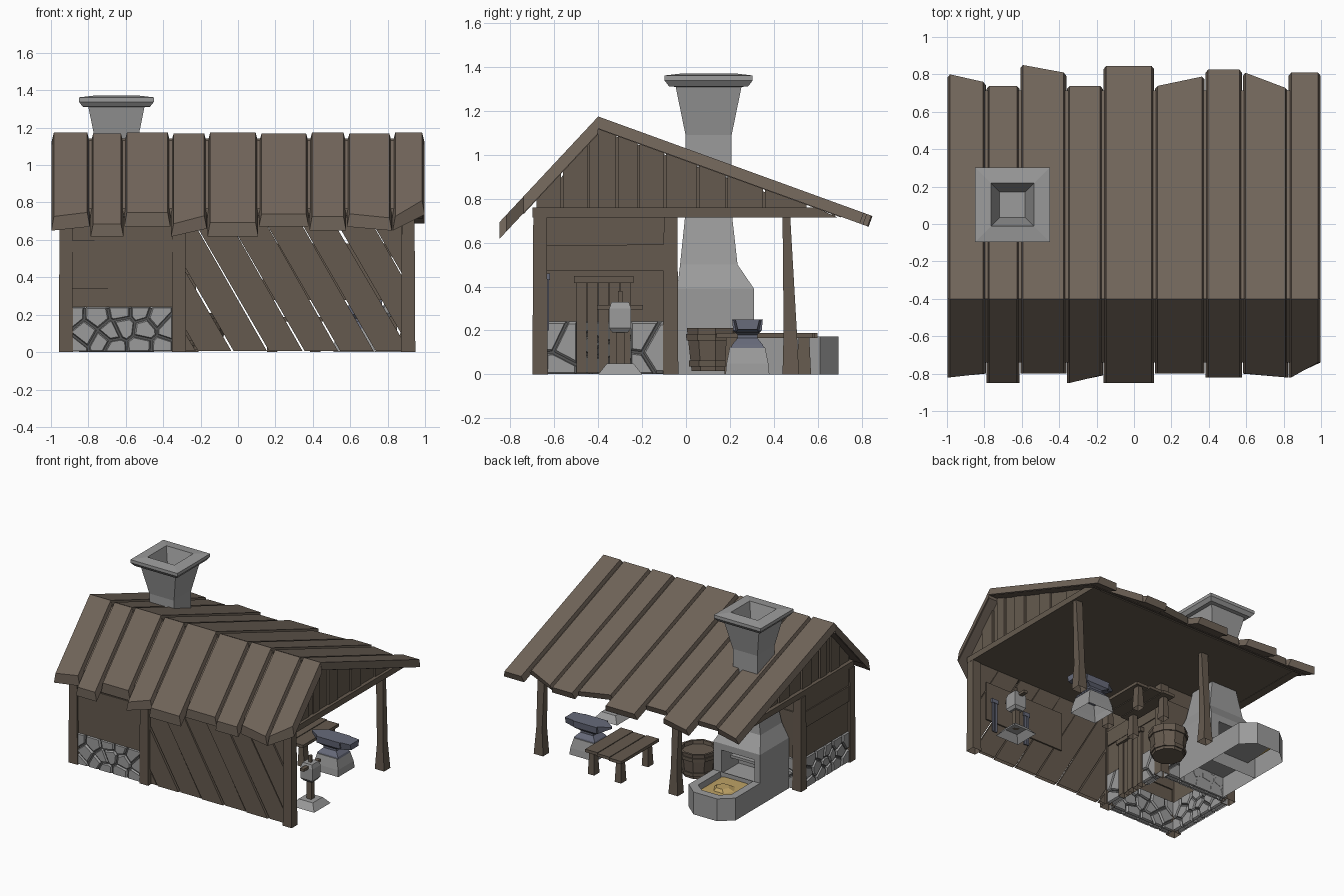
import bpy, bmesh, math, random
from mathutils import Vector

if "Cube" in bpy.data.objects:
    bpy.data.objects.remove(bpy.data.objects["Cube"])
random.seed(4)

def mat(name, r, g, b):
    m = bpy.data.materials.new(name)
    m.diffuse_color = (r, g, b, 1)
    m.use_nodes = True
    m.node_tree.nodes["Principled BSDF"].inputs["Base Color"].default_value = m.diffuse_color
    return m

ROOF = mat("roof wood", .163, .128, .100)
WOOD = mat("wall wood", .130, .102, .077)
STONE = mat("grey stone", .33, .33, .33)
MORTAR = mat("dark mortar", .09, .09, .09)
IRON = mat("blue iron", .135, .145, .195)
COAL = mat("golden embers", .51, .36, .13)

def loft(bm, rings):
    """Skin a list of equal-length point rings and cap both ends."""
    vs = [[bm.verts.new(p) for p in r] for r in rings]
    n = len(vs[0])
    for a, b in zip(vs, vs[1:]):
        for i in range(n):
            bm.faces.new((a[i], a[(i + 1) % n], b[(i + 1) % n], b[i]))
    bm.faces.new(vs[0][::-1])
    bm.faces.new(vs[-1])

def at(axis, u, v, t):
    return {'x': (t, u, v), 'y': (u, t, v), 'z': (u, v, t)}[axis]

def prism(bm, pts, axis, a, b):
    loft(bm, [[at(axis, u, v, t) for u, v in pts] for t in (a, b)])

def rect(x0, x1, y0, y1, z):
    return [(x0, y0, z), (x1, y0, z), (x1, y1, z), (x0, y1, z)]

def box(bm, x0, x1, y0, y1, z0, z1, taper=0):
    loft(bm, [rect(x0, x1, y0, y1, z0),
              rect(x0 + taper, x1 - taper, y0 + taper, y1 - taper, z1)])

def ngon(cx, cy, r, z, n=10):
    return [(cx + r * math.cos(2 * math.pi * i / n),
             cy + r * math.sin(2 * math.pi * i / n), z) for i in range(n)]

def part(name, material, build):
    bm = bmesh.new()
    build(bm)
    bmesh.ops.recalc_face_normals(bm, faces=bm.faces)
    # undersides resting on the ground are left open
    ground = [f for f in bm.faces if all(v.co.z < .012 for v in f.verts)]
    bmesh.ops.delete(bm, geom=ground, context='FACES')
    me = bpy.data.meshes.new(name)
    bm.to_mesh(me)
    bm.free()
    me.materials.append(material)
    bpy.context.collection.objects.link(bpy.data.objects.new(name, me))

def clip(poly, p, n):
    """Keep the part of a 2D polygon behind the line through p with normal n."""
    out = []
    for a, b in zip(poly, poly[1:] + poly[:1]):
        da, db = (a - p).dot(n), (b - p).dot(n)
        if da <= 0:
            out.append(a)
        if da * db < 0:
            out.append(a.lerp(b, da / (da - db)))
    return out

def quad(u0, u1, v0, v1):
    return [Vector(p) for p in ((u0, v0), (u1, v0), (u1, v1), (u0, v1))]

# --- Roof: uneven planks on each slope over a thin deck
RY, RZ = -.4, 1.175
XS = [-1, -.79, -.61, -.36, -.165, .11, .38, .58, .825, 1]
FRONT = [(-.82, -.8), (-.85, -.85), (-.8, -.8), (-.85, -.81), (-.85, -.85),
         (-.8, -.8), (-.82, -.82), (-.8, -.82), (-.82, -.74)]
BACK = [(.8, .76), (.74, .74), (.85, .81), (.74, .74), (.845, .845),
        (.74, .79), (.825, .825), (.81, .73), (.81, .81)]

def roof_pt(x, y, depth, slope):
    k = math.hypot(1, slope)
    z = RZ - slope * abs(y - RY)
    if y <= RY + .001:           # ridge and front eave are cut vertically
        return (x, y, z - depth * k)
    return (x, y - depth * slope / k, z - depth / k)

def slope_planks(ends, slope):
    def build(bm):
        for i, (ya, yb) in enumerate(ends):
            xa, xb = XS[i], XS[i + 1]
            lift = .005 * (i % 2)
            def ring(y0, y1):
                return [roof_pt(xa + .002, y0, .052, slope), roof_pt(xb - .002, y1, .052, slope),
                        roof_pt(xb - .016, y1, lift, slope), roof_pt(xa + .016, y0, lift, slope)]
            loft(bm, [ring(RY, RY), ring(ya, yb)])
        e = -.74 if ends is FRONT else .725
        loft(bm, [[roof_pt(x, y, d, slope) for x, d in
                   ((-.99, .055), (.99, .055), (.99, .03), (-.99, .03))] for y in (RY, e)])
    return build

part("front_roof", ROOF, slope_planks(FRONT, 1.07))
part("back_roof", ROOF, slope_planks(BACK, .363))

# --- Gables: tie beam and vertical boards under the roof, flat ceiling between
def under(y):
    return RZ - .055 - (1.07 if y < RY else .363) * abs(y - RY)

def gables(bm):
    ys = [-.69, -.57, -.45, RY, -.32, -.22, -.1, .05, .18, .35, .55]
    for s in (-1, 1):
        for i, (a, b) in enumerate(zip(ys, ys[1:])):
            g = 0 if a == RY else .009
            prism(bm, [(a + g, .74), (b, .74), (b, under(b)), (a + g, under(a))],
                  'x', s * .895, s * (.915 + .008 * (i % 2)))
        prism(bm, [(-.69, .74), (.6, .74), (RY, under(RY) - .005)], 'x', s * .88, s * .897)
        prism(bm, [(-.7, .715), (.69, .715), (.59, .76), (-.7, .76)], 'x', s * .88, s * .945)
part("gable_boards", WOOD, gables)
part("ceiling", WOOD, lambda bm: box(bm, -.9, .9, -.7, .68, .717, .728))

# --- Posts
def posts(bm):
    for x, y in [(-.92, -.665), (-.315, -.665), (.91, -.665), (-.92, -.07), (-.315, -.07)]:
        box(bm, x - .038, x + .038, y - .035, y + .035, 0, .72, .004)
    for x in (.9, -.25):
        loft(bm, [rect(x - .04, x + .04, .44, .515, 0), rect(x - .025, x + .025, .445, .505, .2),
                  rect(x - .03, x + .03, .44, .475, .72)])
part("posts", WOOD, posts)

# --- Room walls: cobbled base with horizontal boards above
WALLS = [('y', -.66, -.89, -.35), ('x', -.92, -.635, -.1), ('y', -.07, -.89, -.35),
         ('x', -.315, -.635, -.5), ('x', -.315, -.25, -.1)]

def cobbles(bm):
    for axis, t, u0, u1 in WALLS:
        nu, nv = max(1, round((u1 - u0) / .1)), 3
        seeds = [Vector((u0 + (i + .5 + .5 * (j % 2) - .25 + random.uniform(-.3, .3)) * (u1 - u0) / nu,
                         (j + .5 + random.uniform(-.3, .3)) * .24 / nv))
                 for i in range(nu) for j in range(nv)]
        for s in seeds:
            cell = quad(u0, u1, .003, .24)
            for o in seeds:
                if o is not s and len(cell) > 2:
                    n = (o - s).normalized()
                    cell = clip(cell, (s + o) / 2 - n * .006, n)
            if len(cell) > 2:
                c = sum(cell, Vector((0, 0))) / len(cell)
                small = [c + (p - c) * .88 for p in cell]
                loft(bm, [[at(axis, p.x, p.y, t + d) for p in ring] for ring, d in
                          ((small, -.032), (cell, -.02), (cell, .02), (small, .032))])
part("wall_cobbles", STONE, cobbles)

def mortar(bm):
    for axis, t, u0, u1 in WALLS:
        prism(bm, [(u0, .002), (u1, .002), (u1, .235), (u0, .235)], axis, t - .015, t + .015)
part("wall_mortar", MORTAR, mortar)

def boards(bm):
    for axis, t, u0, u1 in WALLS[:3] + [('x', -.315, -.635, -.1)]:
        rows = [.24, .34, .6, .72] if axis == 'y' else [.24, .47, .59, .72]
        for i, (a, b) in enumerate(zip(rows, rows[1:])):
            w = .022 + .007 * (i % 2)
            prism(bm, [(u0, a), (u1, a), (u1, b + .002), (u0, b - .003)], axis, t - w, t + w)
        prism(bm, [(u0, .25), (u1, .25), (u1, .71), (u0, .71)], axis, t - .018, t + .018)
part("wall_boards", WOOD, boards)

# --- Door with lintel
def door(bm):
    for i in range(5):
        y = -.5 + i * .05
        box(bm, -.33, -.277 - .008 * (i % 2), y + .001, y + .047, .005, .42)
    box(bm, -.34, -.262, -.51, -.24, .415, .447)
part("door", WOOD, door)

# --- Diagonal plank fence along the front
def fence(bm):
    n = Vector((1, .58)).normalized()
    for i in range(-1, 9):
        x = -.02 + (i - 1) * .19
        tilt = random.uniform(-.015, .015)
        p = clip(quad(-.28, .875, .005, .72), Vector((x + .178, 0)), Vector((n.x, n.y + tilt)))
        p = clip(p, Vector((x, 0)), -n) if len(p) > 2 else p
        if len(p) > 2:
            prism(bm, p, 'y', -.675 + .008 * (i % 2), -.645)
part("diagonal_fence", WOOD, fence)

# --- Forge: hearth block with opening, hood, chimney and cap
CX, CY = -.65, .103
def sq(h, z):
    return rect(CX - h, CX + h, CY - h, CY + h, z)

def forge(bm):
    x0, x1, y0, y1 = -.85, -.45, -.04, .31
    box(bm, x0, x1, y0, y1, 0, .16)
    prism(bm, [(x0, y0), (x1, y0), (x1, y1), (x1 - .07, y1), (x1 - .07, .1),
               (x0 + .05, .1), (x0 + .05, y1), (x0, y1)], 'z', .16, .34)
    loft(bm, [rect(x0, x1, y0, y1, .34), rect(x0, x1, y0, y1, .39),
              rect(-.8, -.5, -.027, .235, .5), sq(.105, .74), sq(.105, 1.09), sq(.15, 1.31),
              sq(.18, 1.312), sq(.2, 1.338), sq(.2, 1.362), sq(.115, 1.372), sq(.068, 1.2)])
    box(bm, x0 + .05, x1 - .07, .1, .2, .24, .26)
part("forge_and_chimney", STONE, forge)

def trough(d, z):
    a, b = -.85 + d, -.45 - d
    return [(a, .31, z), (b, .31, z), (b, .61 - d / 2, z), (b - .1 + d / 2, .695 - d, z),
            (a + .1 - d / 2, .695 - d, z), (a, .61 - d / 2, z)]
part("forge_trough", STONE, lambda bm: loft(
    bm, [trough(0, 0), trough(0, .172), trough(.06, .172), trough(.07, .1)]))
def embers(bm):
    loft(bm, [trough(.068, .1), trough(.068, .13), trough(.1, .14)])
    loft(bm, [ngon(-.66, .47, .09, .135, 6), ngon(-.65, .48, .05, .16, 6)])
part("embers", COAL, embers)

# --- Bucket with hoops
BX, BY = -.2, .135
part("bucket", WOOD, lambda bm: loft(
    bm, [ngon(BX, BY, r, z) for r, z in ((.115, .015), (.138, .21), (.12, .21), (.1, .04))]))
def hoops(bm):
    for z in (.035, .155):
        r = .115 + z * .11
        loft(bm, [ngon(BX, BY, r + d, z + h) for d, h in
                  ((-.005, 0), (.008, 0), (.01, .028), (-.003, .028))])
part("bucket_hoops", WOOD, hoops)

# --- Bench
def bench(bm):
    for i in range(3):
        x = .13 + i * .11
        box(bm, x + .003, x + .107, .14 + .01 * (i % 2), .6 - .012 * i, .165, .188)
    for x in (.16, .39):
        for y in (.18, .51):
            box(bm, x - .005, x + .05, y - .005, y + .06, 0, .168, .008)
part("bench", WOOD, bench)

# --- Anvil on a stone block
AX, AY = .62, .28
def centred(hx, hy, z):
    return rect(AX - hx, AX + hx, AY - hy, AY + hy, z)
part("anvil_block", STONE, lambda bm: loft(
    bm, [centred(.11, .1, 0), centred(.105, .095, .05), centred(.085, .08, .125)]))
def anvil(bm):
    loft(bm, [centred(.09, .075, .12), centred(.085, .07, .135), centred(.055, .045, .165),
              centred(.055, .045, .18), centred(.1, .065, .2), centred(.1, .07, .25)])
    for s, tip, low in ((-1, .008, .235), (1, .055, .205)):
        loft(bm, [[(AX + s * x, AY - w * .8, z0), (AX + s * x, AY + w * .8, z0),
                   (AX + s * x, AY + w, .25), (AX + s * x, AY - w, .25)]
                  for x, w, z0 in ((.09, .065, .19), (.18, tip, low))])
part("anvil", IRON, anvil)

# --- Vice on a pole with a stone foot
VX, VY = .83, -.3
part("vice_foot", STONE, lambda bm: box(bm, VX - .1, VX + .1, VY - .1, VY + .1, 0, .05, .04))
def vice_wood(bm):
    box(bm, VX - .02, VX + .02, VY - .02, VY + .02, .05, .2)
    box(bm, VX - .015, VX + .015, VY - .105, VY + .105, .295, .315)
    box(bm, VX - .01, VX + .01, VY - .01, VY + .01, .32, .38)
part("vice_pole_and_handles", WOOD, vice_wood)
part("vice_head", STONE, lambda bm: loft(
    bm, [rect(VX - h, VX + h, VY - h, VY + h, z) for h, z in
         ((.035, .19), (.05, .21), (.05, .3), (.04, .33))]))

# --- Tool board inside the front fence, with hanging tools
part("tool_board", WOOD, lambda bm: box(bm, .13, .82, -.646, -.634, .28, .58))
def tools(bm):
    for x in (.46, .75):
        for d in (-.012, .012):
            box(bm, x + d - .008, x + d + .008, -.634, -.624, .2, .46)
        box(bm, x - .028, x + .028, -.636, -.621, .43, .46)
part("hanging_tools", IRON, tools)
